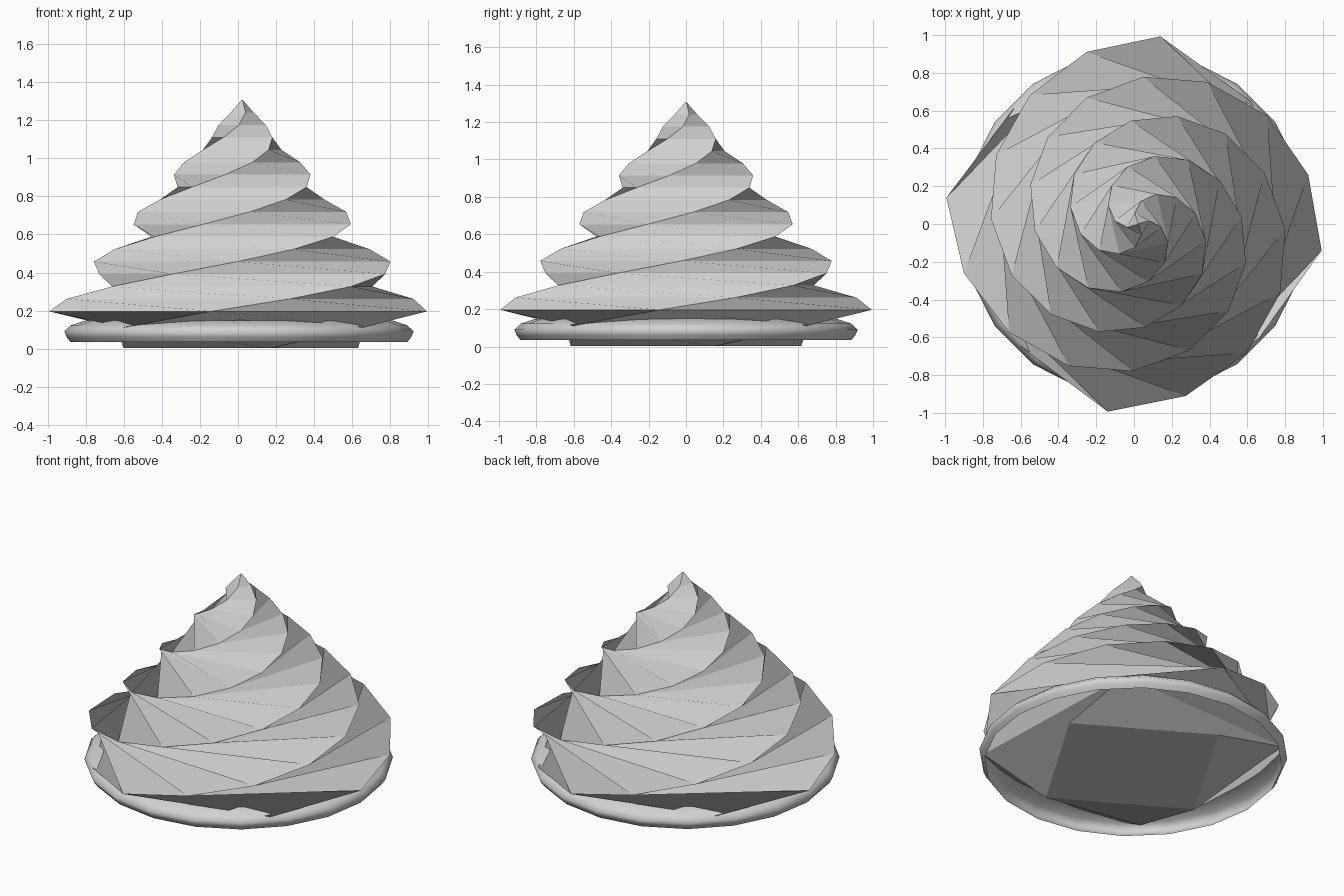
import bpy, bmesh
from math import radians, sin, cos, tau

cube = bpy.data.objects.get("Cube")
if cube:
    bpy.data.objects.remove(cube, do_unlink=True)

# One pale grey material
grey = bpy.data.materials.new("pale_grey")
grey.use_nodes = True
colour = (0.64, 0.64, 0.64, 1)
grey.diffuse_color = colour
grey.node_tree.nodes["Principled BSDF"].inputs["Base Color"].default_value = colour


def ring(bm, radius, z, count, angle, x):
    return [bm.verts.new((x + radius * cos(angle + tau * i / count),
                          radius * sin(angle + tau * i / count), z))
            for i in range(count)]


def bridge(bm, rings):
    # Outward quads between neighbouring rings
    for low, high in zip(rings, rings[1:]):
        for k in range(len(low)):
            n = (k + 1) % len(low)
            bm.faces.new((low[k], low[n], high[n], high[k]))


def finish(name, bm, smooth):
    mesh = bpy.data.meshes.new(name)
    for face in bm.faces:
        face.smooth = smooth
    bm.to_mesh(mesh)
    bm.free()
    mesh.materials.append(grey)
    bpy.context.collection.objects.link(bpy.data.objects.new(name, mesh))


# Swirl: a square section twisted and tapered up to a point
STEPS, TWIST = 17, 24
WIDEST, TOP = 0.196, 1.306
bm = bmesh.new()
levels = [ring(bm, 0.635, 0.002, 4, radians(14), 0.015),
          ring(bm, 0.89, 0.112, 4, radians(47), 0.01)]
for i in range(STEPS + 1):
    t = i / STEPS
    radius = max(0.004, 1.003 * (1 - t) * (1 + 0.07 * t))
    levels.append(ring(bm, radius, WIDEST + (TOP - WIDEST) * t, 4,
                       radians(82 + TWIST * i), 0.022 * min(1, i / 2)))
bridge(bm, levels)
bm.faces.new(levels[0][::-1])
bm.faces.new(levels[-1])
finish("twisted_swirl", bm, False)

# Base rim: a smooth open band rolled inwards under the swirl
profile = [(0.885, 0.035), (0.905, 0.06), (0.918, 0.09),
           (0.885, 0.122), (0.81, 0.147), (0.7, 0.16)]
bm = bmesh.new()
bridge(bm, [ring(bm, r, z, 20, 0, 0.005) for r, z in profile])
finish("base_rim", bm, True)
